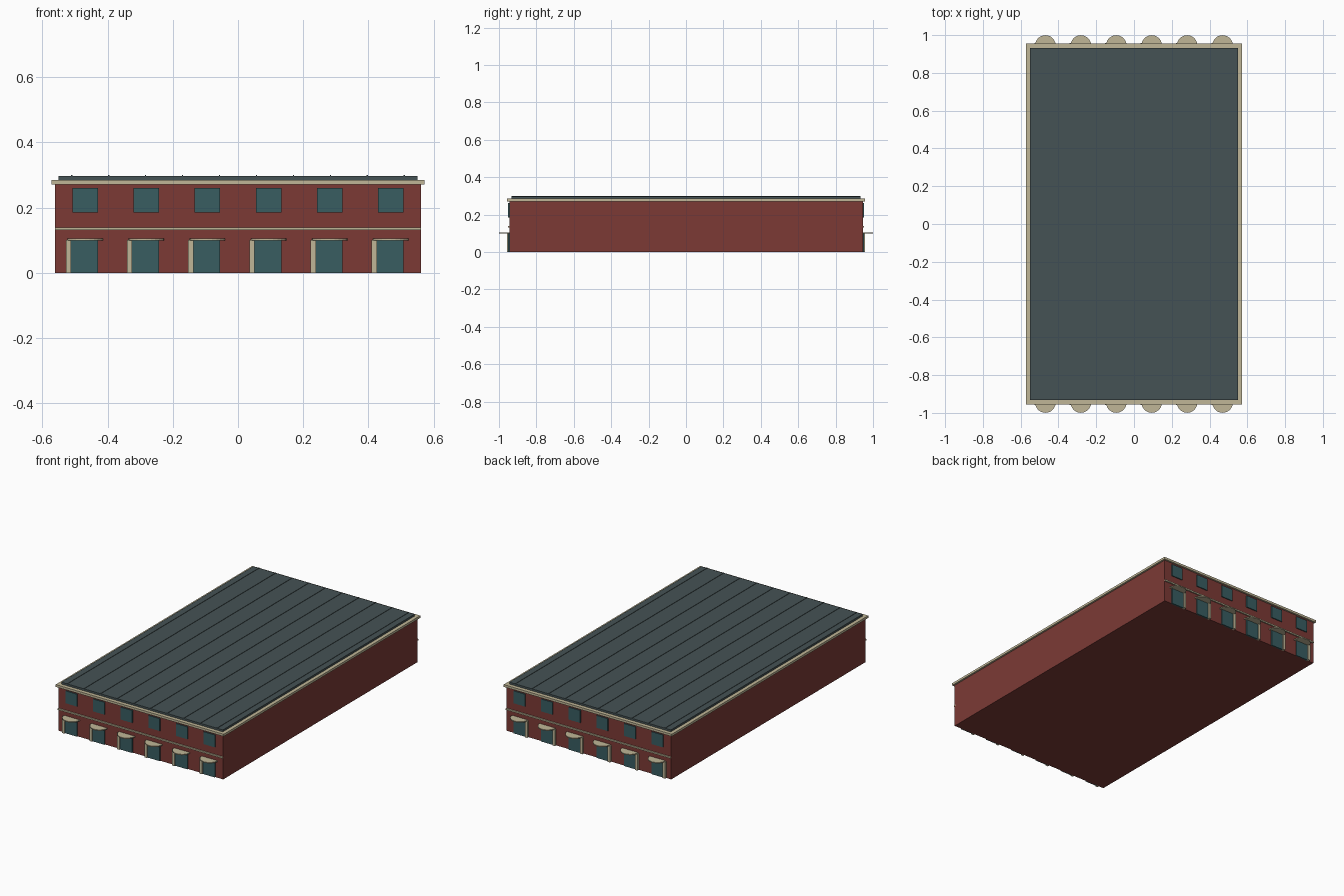
import bpy, bmesh, math

if "Cube" in bpy.data.objects:
    bpy.data.objects.remove(bpy.data.objects["Cube"])


def material(name, rgb):
    m = bpy.data.materials.new(name)
    m.diffuse_color = (*rgb, 1)
    m.use_nodes = True
    m.node_tree.nodes["Principled BSDF"].inputs["Base Color"].default_value = m.diffuse_color
    return m


BRICK = material("brick", (0.20, 0.042, 0.036))
STONE = material("stone", (0.53, 0.47, 0.31))
GLASS = material("glass", (0.04, 0.11, 0.12))
ROOF = material("roof", (0.06, 0.085, 0.09))


def finish(bm, name, mat):
    bmesh.ops.recalc_face_normals(bm, faces=bm.faces)
    me = bpy.data.meshes.new(name)
    bm.to_mesh(me)
    bm.free()
    me.materials.append(mat)
    ob = bpy.data.objects.new(name, me)
    bpy.context.collection.objects.link(ob)
    return ob


def box(name, mat, x, y, z):
    """Box from (min, max) ranges on each axis."""
    bm = bmesh.new()
    bmesh.ops.create_cube(bm, size=1)
    for v in bm.verts:
        for i, (lo, hi) in enumerate((x, y, z)):
            v.co[i] = hi if v.co[i] > 0 else lo
    return finish(bm, name, mat)


def canopy(name, x, y, side, r, z0, z1):
    """Half-round slab bulging away from the wall."""
    bm = bmesh.new()
    arc = [math.pi * i / 12 for i in range(13)]
    face = bm.faces.new([bm.verts.new((x + r * math.cos(a), y + side * r * math.sin(a), z0))
                         for a in arc])
    top = bmesh.ops.extrude_face_region(bm, geom=[face])["geom"]
    bmesh.ops.translate(bm, vec=(0, 0, z1 - z0),
                        verts=[g for g in top if isinstance(g, bmesh.types.BMVert)])
    # keep the underside closed
    if not any(all(abs(v.co.z - z0) < 1e-6 for v in f.verts) for f in bm.faces):
        bm.faces.new([v for v in bm.verts if abs(v.co.z - z0) < 1e-6])
    return finish(bm, name, STONE)


def span(side, a, b):
    return tuple(sorted((side * a, side * b)))


# Main block, cornice and roof
box("walls", BRICK, (-0.561, 0.561), (-0.945, 0.945), (0, 0.275))
box("cornice", STONE, (-0.572, 0.572), (-0.956, 0.956), (0.271, 0.285))
box("roof", ROOF, (-0.55, 0.55), (-0.933, 0.933), (0.285, 0.297))

# Standing seams on the roof
for i in range(10):
    x = -0.51 + i * 1.02 / 9
    box("roof_seam", ROOF, (x - 0.002, x + 0.002), (-0.933, 0.933), (0.296, 0.2995))

# Front and back facades
for side in (-1, 1):
    box("belt_course", STONE, (-0.561, 0.561), span(side, 0.94, 0.953), (0.131, 0.140))
    for i in range(6):
        x = -0.469 + i * 0.1876
        box("window", GLASS, (x - 0.039, x + 0.039), span(side, 0.94, 0.951), (0.185, 0.261))
        box("door", GLASS, (x - 0.043, x + 0.039), span(side, 0.94, 0.951), (0, 0.101))
        box("door_pilaster", STONE, (x - 0.059, x - 0.043), span(side, 0.94, 0.958), (0, 0.101))
        canopy("door_canopy", x, side * 0.945, side, 0.0545, 0.099, 0.105)
